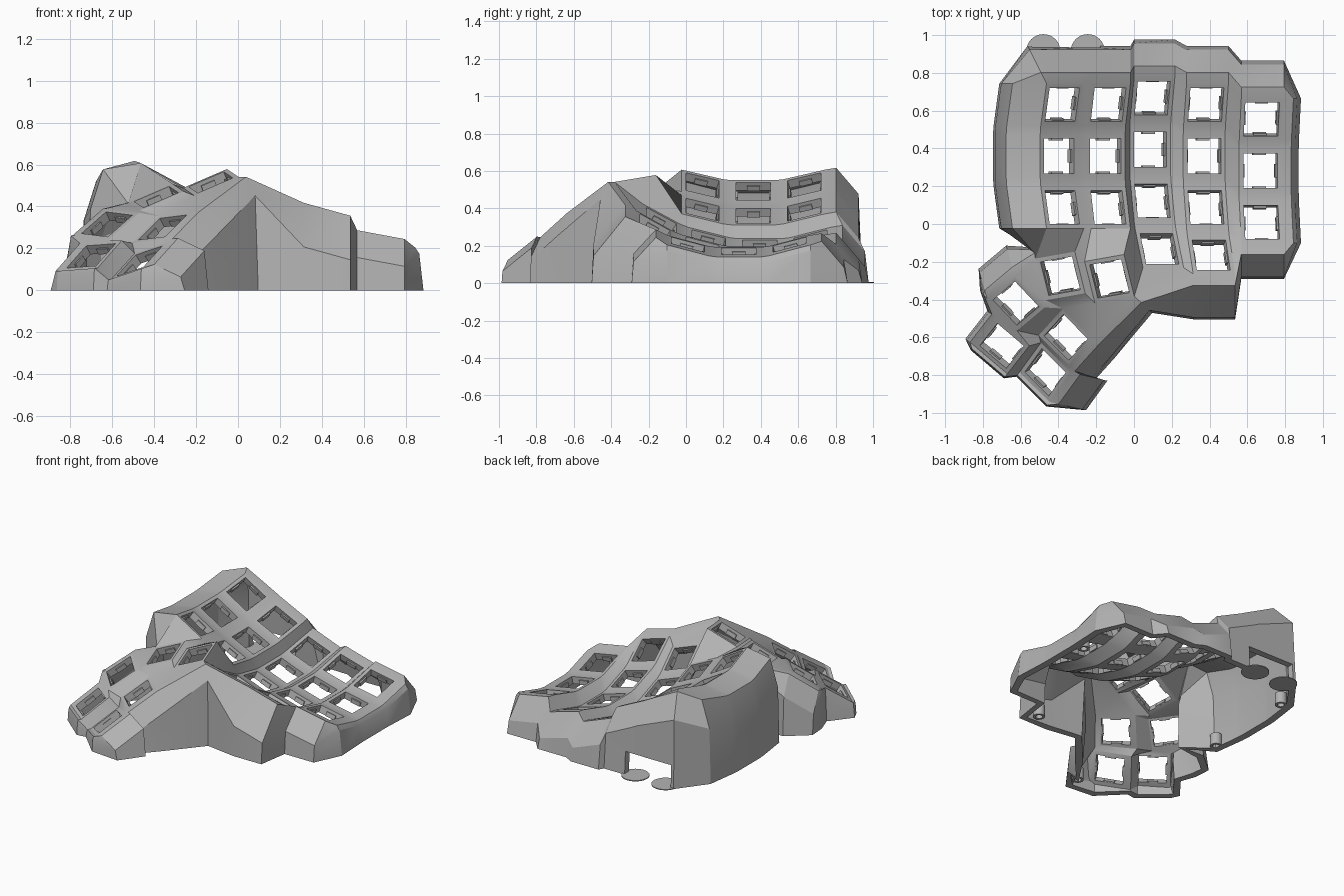
import bpy, bmesh
from math import radians
from mathutils import Matrix, Vector

cube = bpy.data.objects.get("Cube")
if cube:
    bpy.data.objects.remove(cube)

grey = bpy.data.materials.new("plain grey")
grey.use_nodes = True
GREY = (0.45, 0.45, 0.45, 1)
grey.diffuse_color = GREY
grey.node_tree.nodes["Principled BSDF"].inputs["Base Color"].default_value = GREY

MOUNT, HOLE, THICK = 0.115, 0.092, 0.05
CORNERS = {"bl": (-1, -1), "br": (1, -1), "tr": (1, 1), "tl": (-1, 1)}


def move(x, y, z):
    return Matrix.Translation((x, y, z))


def turn(degrees, axis):
    return Matrix.Rotation(radians(degrees), 4, axis)


def add_object(name, bm):
    mesh = bpy.data.meshes.new(name)
    bm.to_mesh(mesh)
    bm.free()
    obj = bpy.data.objects.new(name, mesh)
    bpy.context.collection.objects.link(obj)
    mesh.materials.append(grey)
    return obj


def apply_modifier(obj, kind, **settings):
    mod = obj.modifiers.new(kind.lower(), kind)
    for key, value in settings.items():
        setattr(mod, key, value)
    bpy.context.view_layer.objects.active = obj
    bpy.ops.object.modifier_apply(modifier=mod.name)


# Finger key frames: a curved bowl of columns, tilted sideways
ROW_R, COL_R = 1.05, 3.2
stagger = {2: (0, 0.034, -0.058), 4: (0, -0.078, 0.073)}
frames = {}
for c in range(5):
    for r in range(4 if c in (2, 3) else 3):
        frames[f"{c}{r}"] = (
            move(0.106, 0.36, 0.252) @ turn(20.5, "Y") @ move(*stagger.get(c, (0, 0, 0)))
            @ move(0, 0, COL_R) @ turn(5 * (2 - c), "Y") @ move(0, 0, -COL_R)
            @ move(0, 0, ROW_R) @ turn(15 * (1 - r), "X") @ move(0, 0, -ROW_R))

# Thumb key frames: position, then rotation about x, y and z
thumbs = {
    "TR": (-0.13, -0.29, 0.515, 10, -23, 10),
    "TL": (-0.39, -0.275, 0.445, 10, -23, 10),
    "MR": (-0.36, -0.60, 0.30, -6, -34, 48),
    "ML": (-0.625, -0.42, 0.315, 6, -34, 40),
    "BR": (-0.47, -0.785, 0.14, -16, -33, 54),
    "BL": (-0.70, -0.645, 0.165, -4, -35, 52),
}
for name, (x, y, z, rx, ry, rz) in thumbs.items():
    frames[name] = move(x, y, z) @ turn(rz, "Z") @ turn(ry, "Y") @ turn(rx, "X")

# Key plates with square openings
bm = bmesh.new()
post = {}
for key, frame in frames.items():
    outer, inner = [], []
    for corner, (sx, sy) in CORNERS.items():
        v = bm.verts.new(frame @ Vector((sx * MOUNT, sy * MOUNT, 0)))
        post[key + corner] = v
        outer.append(v)
        inner.append(bm.verts.new(frame @ Vector((sx * HOLE, sy * HOLE, 0))))
    for i in range(4):
        j = (i + 1) % 4
        bm.faces.new((outer[i], outer[j], inner[j], inner[i]))


def web(names):
    bm.faces.new([post[n] for n in names.split()])


# Webbing between finger plates
for key in frames:
    if not key.isdigit():
        continue
    c, r = int(key[0]), int(key[1])
    down, side, diag = f"{c}{r + 1}", f"{c + 1}{r}", f"{c + 1}{r + 1}"
    if down in frames:
        web(f"{key}bl {key}br {down}tr {down}tl")
    if side in frames:
        web(f"{key}tr {key}br {side}bl {side}tl")
    if down in frames and diag in frames:
        web(f"{key}br {down}tr {diag}tl {side}bl")

# Webbing around the thumb plates and up to the finger plates
for names in (
        "TLtr TLbr TRbl TRtl", "MLtr MLbr TLbl TLtl", "BLtr BLbr MLbl MLtl",
        "BRtr BRbr MRbl MRtl", "MLbl MLbr MRtr MRtl", "BLbl BLbr BRtr BRtl",
        "BLbr MLbl MRtl BRtr", "MLbr TLbl MRtr", "TLbl TLbr MRtr",
        "TLbr TRbl MRtr", "TRbl MRbr MRtr", "TRbl TRbr MRbr",
        "02bl 02br TLtr TLtl", "02br 12bl TRtl TLtr", "12bl 12br TRtr TRtl",
        "12br 22bl 23tl", "12br 23tl TRtr", "23tl 23bl TRbr TRtr",
        "23bl 23br TRbr", "23br 33bl TRbr", "32br 42bl 33tr", "33tr 42bl 33br"):
    web(names)

# Outer walls: rim, shoulder and foot offsets for each side
DIRS = {"L": (-1, 0), "R": (1, 0), "B": (0, 1), "F": (0, -1), "D": (0.6, -0.8),
        "C": (-0.5, 1), "S": (0, -1), "N": (0.4, 0.9), "P": (0.39, -0.91)}
finger_wall = {
    "L": (0.18, -0.03, 0.24, -0.22, 0.25), "B": (0.06, 0.01, 0.18, -0.13, 0.2),
    "R": (0.05, -0.01, 0.07, -0.04, 0.09), "F": (0.06, 0.03, 0.18, -0.1, 0.19),
    "S": (0.06, 0.03, 0.23, -0.18, 0.24), "C": (0.06, 0.01, 0.18, -0.13, 0.2)}
thumb_wall = {
    "L": (0.02, 0, 0.025, -0.02, 0.03), "B": (0.03, 0, 0.05, -0.08, 0.06),
    "F": (0.04, 0, 0.13, -0.13, 0.15), "D": (0.05, 0, 0.11, -0.09, 0.13),
    "N": (0.05, 0, 0.15, -0.12, 0.17), "P": (0.05, 0.02, 0.18, -0.04, 0.2)}
path = ("02blL 02tlL 01blL 01tlL 00blL 00tlL 00tlC 00trB 10tlB 10trB 20tlB 20trB "
        "30tlB 30trB 40tlB 40trB 40trR 40brR 41trR 41brR 42trR 42brR 42brF 42blF "
        "33brS 33blS TRbrD MRbrF MRblF BRbrP BRblP BRblL BRtlL BLblL "
        "BLtlL BLtlB BLtrB MLtlB MLtlN MLtrN TLtlB").split()
strips, feet = [], []
for step in path:
    key, corner, side = step[:2], step[2:4], step[4]
    top = post[key + corner]
    out = frames[key].to_3x3() @ Vector((1, 0, 0))
    out = Vector((out.x, out.y)).normalized() if key.isalpha() else Vector((1, 0))
    dx, dy = DIRS[side]
    d = Vector((out.x * dx - out.y * dy, out.y * dx + out.x * dy, 0))
    o1, z1, o2, z2, o3 = (thumb_wall if key.isalpha() else finger_wall)[side]
    rim = bm.verts.new(top.co + d * o1 + Vector((0, 0, z1)))
    shoulder = top.co + d * o2
    shoulder.z = max(top.co.z + z2, 0.03)
    foot = top.co + d * o3
    foot.z = 0
    strips.append([top, rim, bm.verts.new(shoulder), bm.verts.new(foot)])
    feet.append(strips[-1][-1])
for a, b in zip(strips, strips[1:] + strips[:1]):
    for i in range(3):
        bm.faces.new(list(dict.fromkeys((a[i], b[i], b[i + 1], a[i + 1]))))

bmesh.ops.recalc_face_normals(bm, faces=bm.faces)
bm.faces.ensure_lookup_table()
if bm.faces[0].normal.z < 0:
    bmesh.ops.reverse_faces(bm, faces=bm.faces)
bm.verts.index_update()
ground = [v.index for v in feet]
count = len(bm.verts)

# Give the shell thickness and keep its lower rim flat on the ground
shell = add_object("keyboard_shell", bm)
apply_modifier(shell, "SOLIDIFY", thickness=THICK, offset=-1)
for i in ground:
    shell.data.vertices[i + count].co.z = 0

# Cable opening in the back wall
bm = bmesh.new()
bmesh.ops.create_cube(bm, size=1, matrix=move(-0.36, 0.94, 0.06) @ Matrix.Diagonal((0.36, 0.3, 0.2, 1)))
cutter = add_object("opening_cutter", bm)
cutter.hide_render = True
apply_modifier(shell, "BOOLEAN", operation="DIFFERENCE", object=cutter, solver="EXACT")
bpy.data.objects.remove(cutter)

# Small clips inside every key opening
bm = bmesh.new()
for frame in frames.values():
    for quarter in range(4):
        bmesh.ops.create_cube(bm, size=1, matrix=(
            frame @ turn(90 * quarter, "Z") @ move(HOLE - 0.003, 0, -0.034)
            @ Matrix.Diagonal((0.012, 0.07, 0.03, 1))))
add_object("switch_clips", bm)

# Thin round pads on the ground behind the opening
bm = bmesh.new()
for x in (-0.48, -0.245):
    bmesh.ops.create_cone(bm, cap_ends=True, segments=32, radius1=0.09, radius2=0.09,
                          depth=0.006, matrix=move(x, 0.915, 0.003))
add_object("ground_pads", bm)

# Hollow screw posts along the inside of the walls
bm = bmesh.new()
for x, y in ((0.79, 0.44), (0.45, -0.41), (-0.26, -0.87), (-0.66, 0.03), (-0.64, 0.7)):
    bmesh.ops.create_cone(bm, cap_ends=False, segments=20, radius1=0.038, radius2=0.038,
                          depth=0.08, matrix=move(x, y, 0.04))
posts = add_object("screw_posts", bm)
apply_modifier(posts, "SOLIDIFY", thickness=0.016, offset=-1)

# Soft shading on the gently bent shell
bpy.ops.object.select_all(action="DESELECT")
for obj in (shell, posts):
    obj.select_set(True)
bpy.context.view_layer.objects.active = shell
bpy.ops.object.shade_smooth_by_angle(angle=radians(25))
